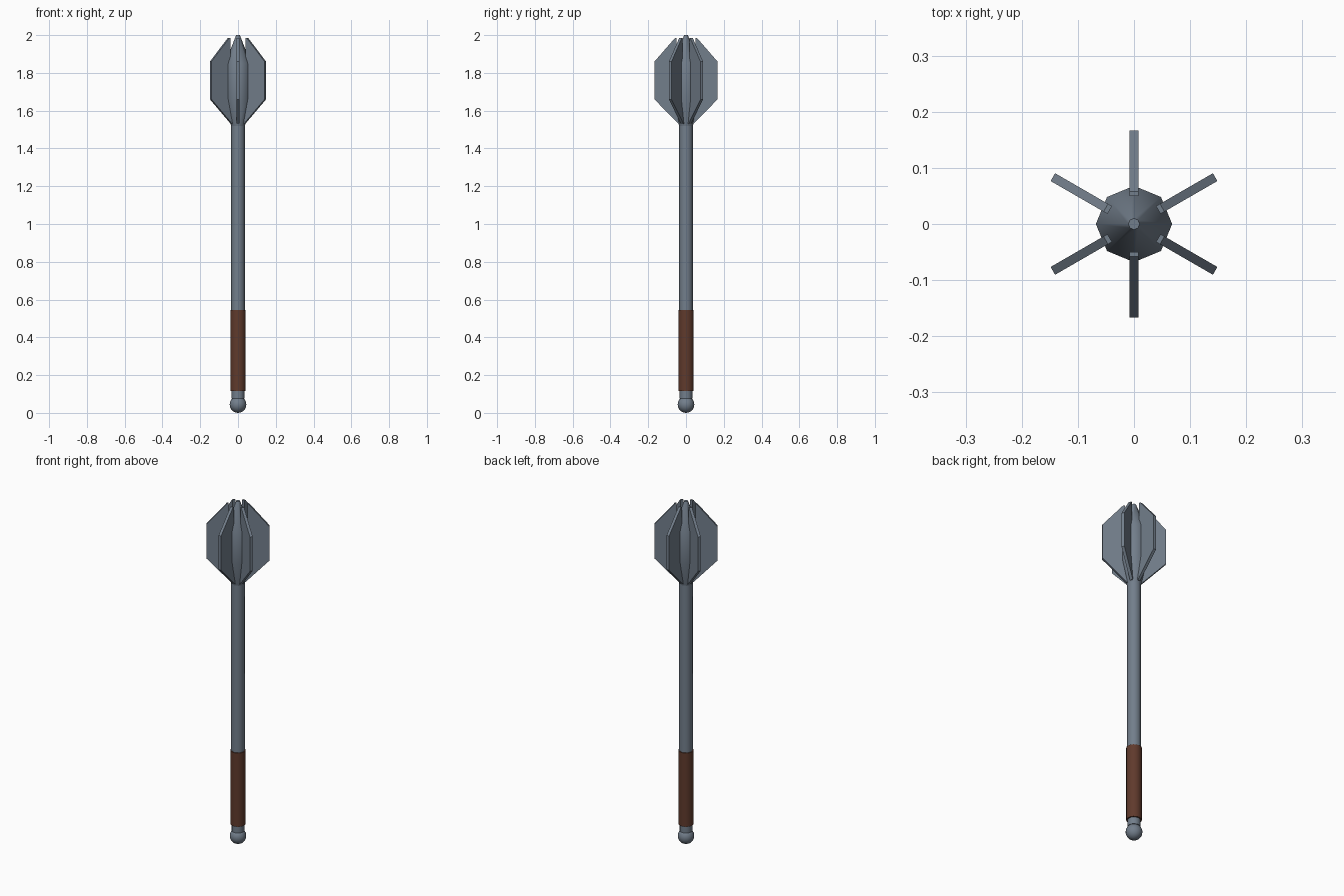
import bpy, bmesh, math
from mathutils import Matrix

if "Cube" in bpy.data.objects:
    bpy.data.objects.remove(bpy.data.objects["Cube"])


def material(name, rgb):
    m = bpy.data.materials.new(name)
    m.diffuse_color = (*rgb, 1)
    m.use_nodes = True
    m.node_tree.nodes["Principled BSDF"].inputs["Base Color"].default_value = m.diffuse_color
    return m


STEEL = material("steel", (0.17, 0.21, 0.26))
LEATHER = material("brown leather", (0.115, 0.042, 0.025))


def finish(name, bm, mat, smooth_angle=None):
    bmesh.ops.recalc_face_normals(bm, faces=bm.faces)
    mesh = bpy.data.meshes.new(name)
    bm.to_mesh(mesh)
    bm.free()
    mesh.materials.append(mat)
    ob = bpy.data.objects.new(name, mesh)
    bpy.context.collection.objects.link(ob)
    if smooth_angle:
        bpy.ops.object.select_all(action='DESELECT')
        ob.select_set(True)
        bpy.context.view_layer.objects.active = ob
        bpy.ops.object.shade_smooth_by_angle(angle=math.radians(smooth_angle))
    return ob


def lathe(name, profile, sides, mat, smooth_angle=50):
    """Stack rings of (radius, z) and cap both ends."""
    bm = bmesh.new()
    rings = [[bm.verts.new((r * math.cos(math.tau * i / sides),
                            r * math.sin(math.tau * i / sides), z))
              for i in range(sides)] for r, z in profile]
    for a, b in zip(rings, rings[1:]):
        for i in range(sides):
            j = (i + 1) % sides
            bm.faces.new((a[i], a[j], b[j], b[i]))
    bm.faces.new(rings[0][::-1])
    bm.faces.new(rings[-1])
    return finish(name, bm, mat, smooth_angle)


# Round pommel and the collar above it
bm = bmesh.new()
bmesh.ops.create_uvsphere(bm, u_segments=16, v_segments=10, radius=0.044,
                          matrix=Matrix.Translation((0, 0, 0.044)))
finish("pommel", bm, STEEL, 50)
lathe("pommel_collar", [(0.034, 0.075), (0.034, 0.12)], 12, STEEL)

# Leather grip and steel shaft
lathe("grip", [(0.041, 0.115), (0.041, 0.545)], 16, LEATHER)
lathe("shaft", [(0.037, 0.53), (0.037, 1.56)], 8, STEEL)

# Head core: eight-sided, tapering to the shaft and to a small tip
lathe("head_core", [(0.037, 1.52), (0.068, 1.66), (0.068, 1.85), (0.01, 2.0)],
      8, STEEL)

# Six flanges around the core
OUTLINE = [(0.03, 1.53), (0.04, 1.53), (0.167, 1.66), (0.167, 1.86),
           (0.058, 1.985), (0.05, 1.985), (0.05, 1.85), (0.05, 1.66)]
HALF = 0.008
for k in range(6):
    bm = bmesh.new()
    verts = [bm.verts.new((r, -HALF, z)) for r, z in OUTLINE]
    face = bm.faces.new(verts)
    ext = bmesh.ops.extrude_face_region(bm, geom=[face])
    bmesh.ops.translate(bm, vec=(0, 2 * HALF, 0),
                        verts=[v for v in ext["geom"] if isinstance(v, bmesh.types.BMVert)])
    bmesh.ops.rotate(bm, verts=bm.verts, cent=(0, 0, 0),
                     matrix=Matrix.Rotation(math.radians(30 + 60 * k), 3, 'Z'))
    finish(f"flange_{k + 1}", bm, STEEL)
